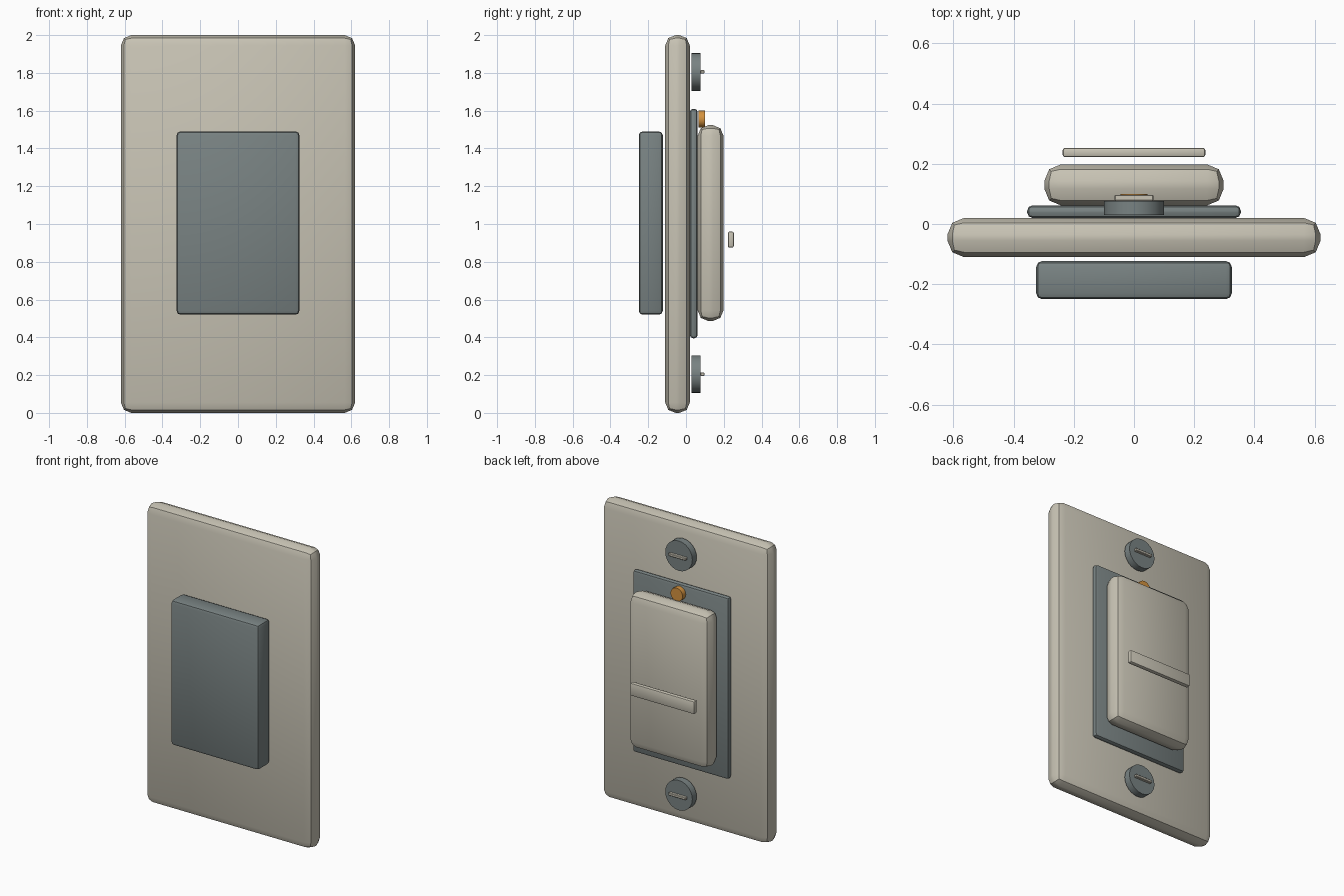
import bpy, math

if "Cube" in bpy.data.objects:
    bpy.data.objects.remove(bpy.data.objects["Cube"])


def material(name, color):
    m = bpy.data.materials.new(name)
    m.diffuse_color = (*color, 1)
    m.use_nodes = True
    m.node_tree.nodes["Principled BSDF"].inputs["Base Color"].default_value = m.diffuse_color
    return m


IVORY = material("ivory", (0.58, 0.55, 0.46))
GREY = material("slate grey", (0.19, 0.225, 0.225))
AMBER = material("amber", (0.66, 0.29, 0.05))


def finish(obj, name, mat):
    obj.name = name
    obj.data.materials.append(mat)
    bpy.ops.object.shade_smooth_by_angle(angle=math.radians(35))
    return obj


def box(name, half_x, y, z, mat, bevel, segments=2):
    """Rounded box, symmetric in x, spanning the y and z ranges."""
    bpy.ops.mesh.primitive_cube_add(size=1, location=(0, sum(y) / 2, sum(z) / 2))
    obj = bpy.context.object
    obj.scale = (2 * half_x, y[1] - y[0], z[1] - z[0])
    bpy.ops.object.transform_apply(location=False, rotation=False, scale=True)
    if bevel:
        mod = obj.modifiers.new("rounding", 'BEVEL')
        mod.width, mod.segments = bevel, segments
        bpy.ops.object.modifier_apply(modifier=mod.name)
    return finish(obj, name, mat)


def disc(name, radius, y, z, mat, sides):
    """Cylinder lying along y."""
    bpy.ops.mesh.primitive_cylinder_add(
        vertices=sides, radius=radius, depth=y[1] - y[0],
        location=(0, sum(y) / 2, z), rotation=(math.pi / 2, 0, 0))
    return finish(bpy.context.object, name, mat)


# Wall plate, housing on its front side, frame and rocker on the other
box("wall_plate", 0.62, (-0.11, 0.02), (0, 2), IVORY, 0.055)
box("housing", 0.325, (-0.25, -0.123), (0.52, 1.49), GREY, 0.02)
box("rocker_frame", 0.355, (0.02, 0.062), (0.395, 1.61), GREY, 0.018)
box("rocker", 0.298, (0.062, 0.198), (0.487, 1.523), IVORY, 0.055)
box("grip_bar", 0.237, (0.222, 0.253), (0.875, 0.96), IVORY, 0.008)

# Indicator lamp
disc("indicator_lamp", 0.045, (0.066, 0.1), 1.555, AMBER, 16)

# Mounting screws with raised slot strips
for label, z in (("upper", 1.805), ("lower", 0.205)):
    disc(label + "_screw", 0.1, (0.03, 0.076), z, GREY, 24)
    box(label + "_screw_slot", 0.064, (0.076, 0.097), (z - 0.009, z + 0.009), IVORY, 0.003, 1)
